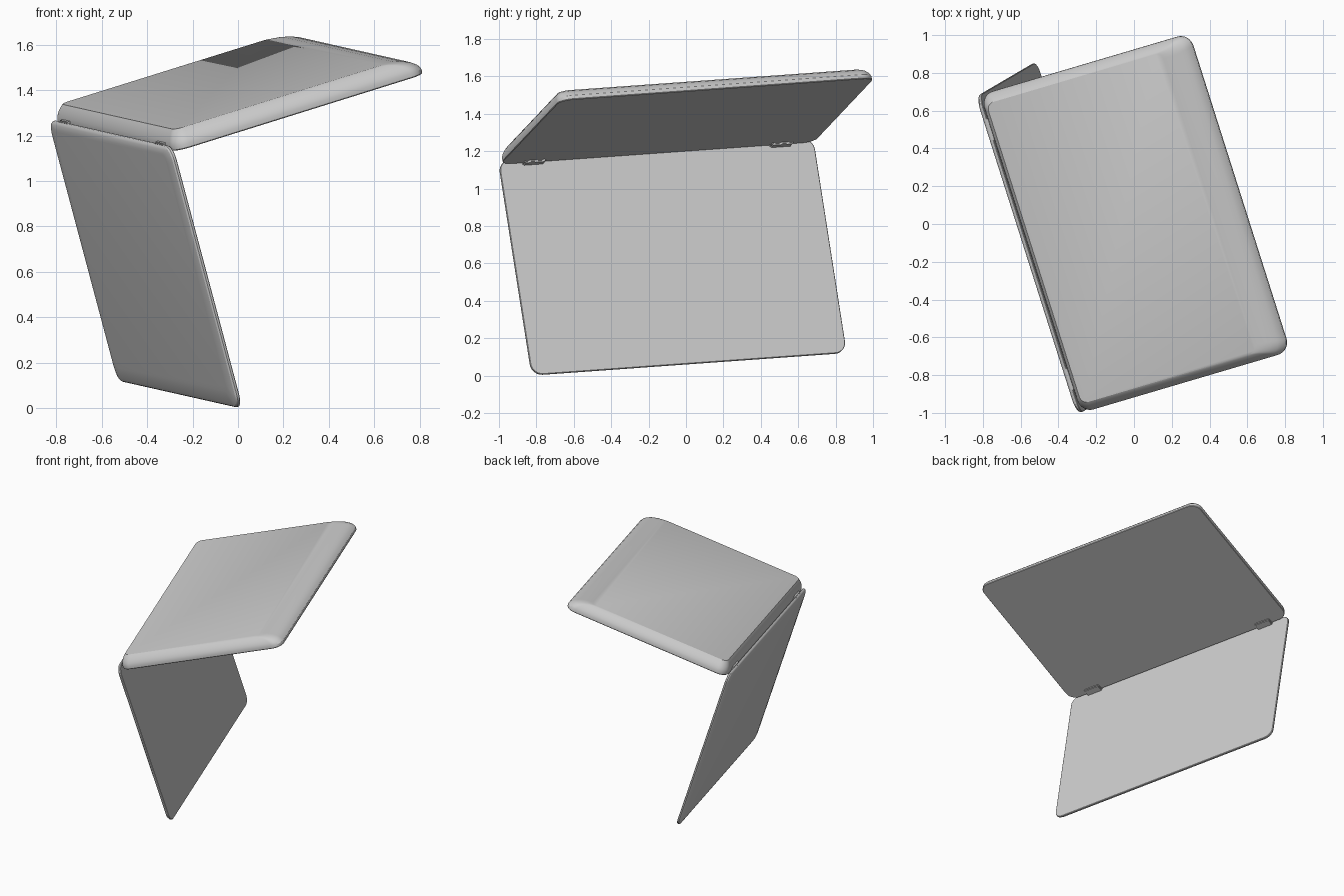
import bpy, bmesh, math
from mathutils import Vector

if "Cube" in bpy.data.objects:
    bpy.data.objects.remove(bpy.data.objects["Cube"])

# Local frame: D = hinge to front edge, U = along hinge, N = out of the case bottom
U = Vector((-0.302, 0.951, 0.068)).normalized()
D = Vector((0.92, 0.27, 0.287))
D = (D - U * D.dot(U)).normalized()
N = D.cross(U)
O = Vector((-0.287, -1.001, 1.124))
W = 1.77


def finish(name, bm, smooth):
    bmesh.ops.recalc_face_normals(bm, faces=bm.faces[:])
    me = bpy.data.meshes.new(name)
    bm.to_mesh(me)
    bm.free()
    ob = bpy.data.objects.new(name, me)
    bpy.context.collection.objects.link(ob)
    if smooth:
        bpy.ops.object.select_all(action='DESELECT')
        ob.select_set(True)
        bpy.context.view_layer.objects.active = ob
        bpy.ops.object.shade_smooth_by_angle(angle=math.radians(30))
    return ob


def outline(a0, a1, b0, b1, r, seg=8):
    """Rounded rectangle."""
    pts = []
    corners = ((a1 - r, b1 - r), (a0 + r, b1 - r), (a0 + r, b0 + r), (a1 - r, b0 + r))
    for k, (ca, cb) in enumerate(corners):
        for i in range(seg + 1):
            t = math.pi / 2 * (k + i / seg)
            pts.append((ca + r * math.cos(t), cb + r * math.sin(t)))
    return pts


def slab(name, origin, A, C, length, rings):
    """Loft of rounded rectangles: (height, hinge inset, front inset, side inset, radius)."""
    bm = bmesh.new()
    loops = []
    for h, back, front, side, r in rings:
        loops.append([bm.verts.new(origin + A * a + U * b + C * h)
                      for a, b in outline(back, length - front, side, W - side, r)])
    for lo, hi in zip(loops, loops[1:]):
        n = len(lo)
        for i in range(n):
            bm.faces.new((lo[i], lo[(i + 1) % n], hi[(i + 1) % n], hi[i]))
    bm.faces.new(loops[0])
    bm.faces.new(loops[-1])
    return finish(name, bm, True)


# Upturned base with a long, rounded front slope
slab("base", O + D * 0.015, D, N, 1.2, [
    (0.000, 0.003, 0.003, 0.003, 0.067),
    (0.004, 0.000, 0.000, 0.000, 0.070),
    (0.022, 0.000, 0.000, 0.000, 0.070),
    (0.040, 0.005, 0.012, 0.006, 0.066),
    (0.058, 0.013, 0.036, 0.017, 0.060),
    (0.072, 0.022, 0.070, 0.030, 0.054),
    (0.082, 0.030, 0.110, 0.041, 0.047),
    (0.088, 0.036, 0.155, 0.050, 0.040)])

# Thin lid hanging at a right angle, outer edge softly rounded
slab("lid", O + N * 0.025, -N, -D, 1.2, [
    (-0.010, 0.003, 0.003, 0.003, 0.060),
    (-0.007, 0.000, 0.000, 0.000, 0.063),
    (0.002, 0.000, 0.000, 0.000, 0.063),
    (0.009, 0.004, 0.006, 0.006, 0.060),
    (0.014, 0.012, 0.022, 0.022, 0.054),
    (0.018, 0.030, 0.070, 0.070, 0.045)])

# Pair of hinge blocks
for side, b0 in (("near", 0.13), ("far", W - 0.25)):
    bm = bmesh.new()
    bmesh.ops.create_cube(bm, size=1)
    for v in bm.verts:
        x, y, z = v.co
        v.co = O + D * (0.03 + x * 0.06) + U * (b0 + 0.06 + y * 0.12) + N * (0.010 + z * 0.044)
    bmesh.ops.bevel(bm, geom=bm.edges[:], offset=0.006, segments=2, affect='EDGES')
    finish("hinge_" + side, bm, True)
